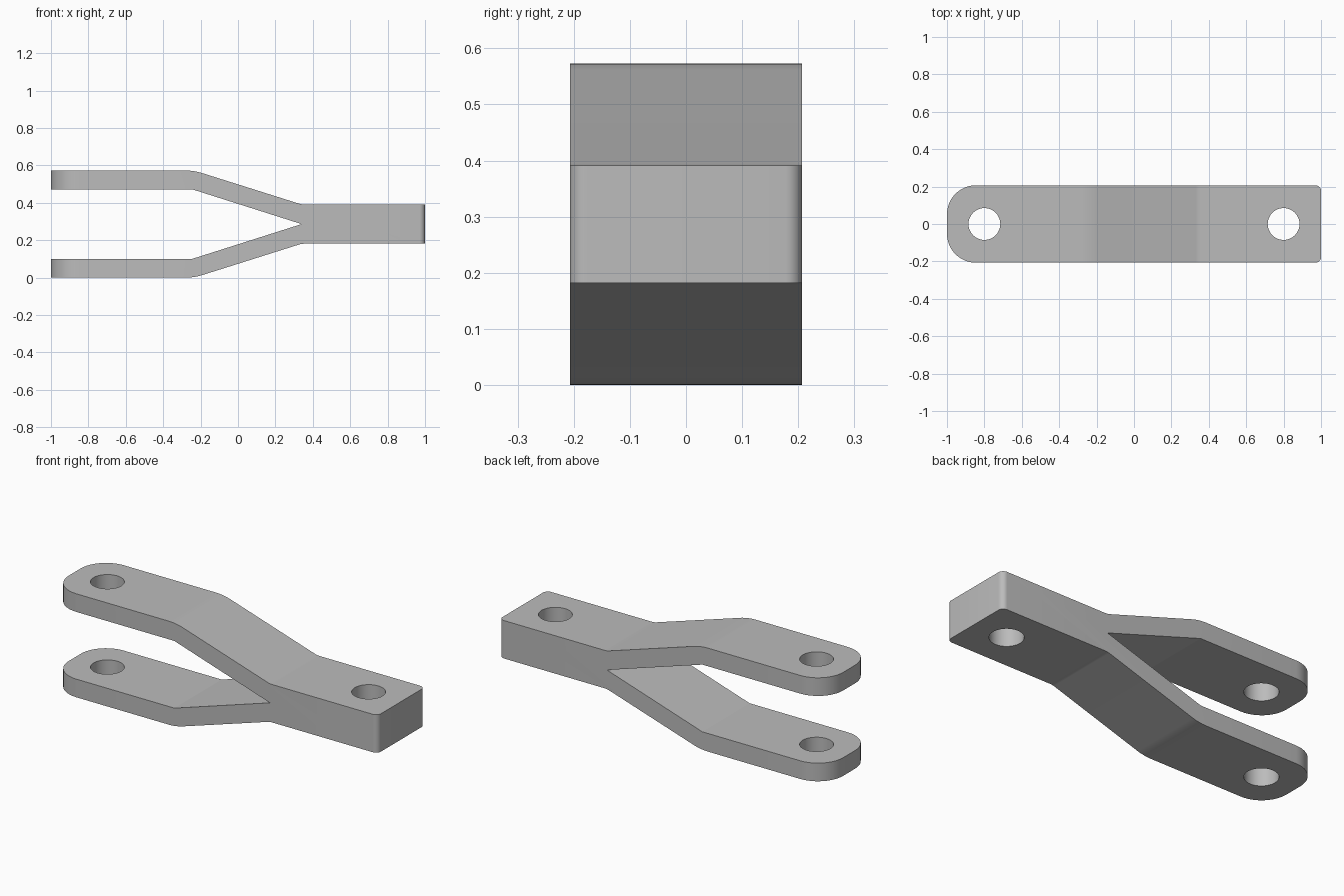
import bpy, bmesh, math

cube = bpy.data.objects.get("Cube")
if cube:
    bpy.data.objects.remove(cube, do_unlink=True)

HALF_WIDTH, MID_Z = 0.207, 0.2865
HOLE_X, HOLE_RADIUS = 0.8, 0.085

grey = bpy.data.materials.new("mid grey")
grey.use_nodes = True
grey.diffuse_color = (0.5, 0.5, 0.5, 1)
grey.node_tree.nodes["Principled BSDF"].inputs["Base Color"].default_value = (0.5, 0.5, 0.5, 1)

# Forked side profile: upper half as (x, height above the middle), then mirrored
upper = [(1, 0.105), (0.34, 0.105), (-0.235, 0.2865), (-1, 0.2865),
         (-1, 0.186), (-0.245, 0.186)]
crotch = (0.34, 0)
profile = upper + [crotch] + [(x, -z) for x, z in reversed(upper)]

bm = bmesh.new()
face = bm.faces.new([bm.verts.new((x, -HALF_WIDTH, MID_Z + z)) for x, z in profile])
extruded = bmesh.ops.extrude_face_region(bm, geom=[face])
bmesh.ops.translate(bm, vec=(0, 2 * HALF_WIDTH, 0),
                    verts=[v for v in extruded["geom"] if isinstance(v, bmesh.types.BMVert)])
bmesh.ops.recalc_face_normals(bm, faces=bm.faces)


def round_edges(x, axis, min_height, radius, segments):
    """Round the edges at x that run along the given axis."""
    edges = [e for e in bm.edges
             if all(abs(v.co.x - x) < 1e-4 and abs(v.co.z - MID_Z) >= min_height for v in e.verts)
             and abs((e.verts[0].co - e.verts[1].co)[axis]) > 0.05]
    bmesh.ops.bevel(bm, geom=edges, offset=radius, segments=segments,
                    profile=0.5, affect='EDGES')


round_edges(-0.235, 1, 0.25, 0.04, 4)   # outer bends of the prongs
round_edges(0.34, 1, 0.08, 0.012, 3)    # bends at the shank
round_edges(-1, 2, 0, 0.155, 12)        # rounded prong tips
round_edges(1, 2, 0, 0.03, 8)           # shank end corners

mesh = bpy.data.meshes.new("forked_link")
bm.to_mesh(mesh)
bm.free()
mesh.materials.append(grey)
link = bpy.data.objects.new("forked_link", mesh)
bpy.context.collection.objects.link(link)

# Pin holes through the prongs and the shank
for x in (-HOLE_X, HOLE_X):
    bpy.ops.mesh.primitive_cylinder_add(vertices=48, radius=HOLE_RADIUS, depth=2,
                                        location=(x, 0, MID_Z))
    cutter = bpy.context.object
    cutter.name = "hole_cutter"
    cutter.hide_render = True
    cutter.data.materials.append(grey)
    cut = link.modifiers.new("pin_hole", 'BOOLEAN')
    cut.operation, cut.solver, cut.object = 'DIFFERENCE', 'EXACT', cutter
    bpy.ops.object.select_all(action='DESELECT')
    link.select_set(True)
    bpy.context.view_layer.objects.active = link
    bpy.ops.object.modifier_apply(modifier=cut.name)
    bpy.data.objects.remove(cutter, do_unlink=True)

bpy.ops.object.shade_smooth_by_angle(angle=math.radians(15))
